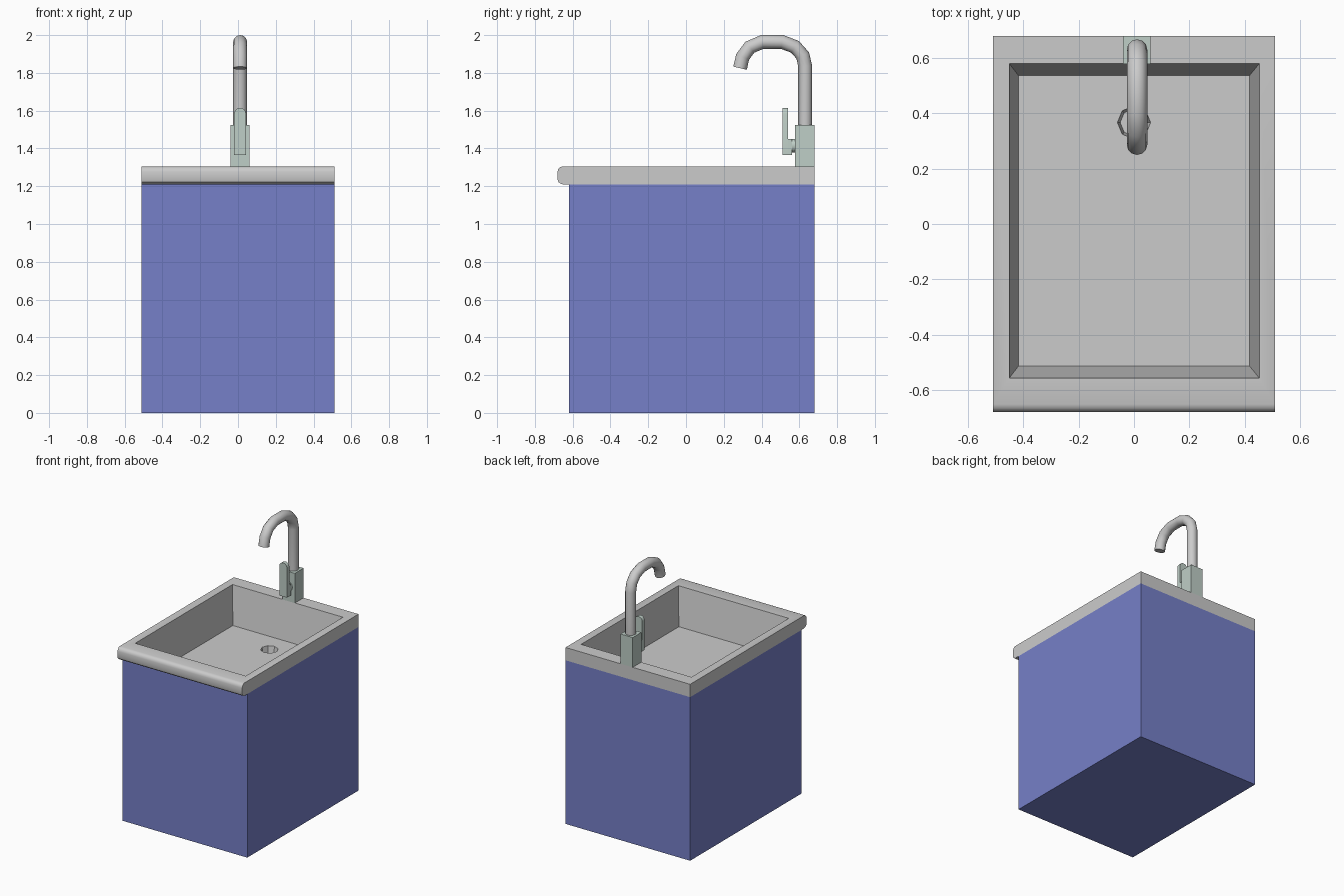
import bpy, bmesh, math

if "Cube" in bpy.data.objects:
    bpy.data.objects.remove(bpy.data.objects["Cube"])

BLUE = (0.18, 0.215, 0.58, 1)
PALE = (0.52, 0.62, 0.57, 1)
CX = 0.011  # faucet centre line


def material(name, color):
    m = bpy.data.materials.new(name)
    m.diffuse_color = color
    m.use_nodes = True
    m.node_tree.nodes["Principled BSDF"].inputs["Base Color"].default_value = m.diffuse_color
    return m


blue, pale = material("blue_paint", BLUE), material("pale_metal", PALE)


def finish(name, bm, mat=None, smooth=None):
    bmesh.ops.remove_doubles(bm, verts=bm.verts, dist=1e-5)
    bmesh.ops.recalc_face_normals(bm, faces=bm.faces)
    me = bpy.data.meshes.new(name)
    bm.to_mesh(me)
    bm.free()
    ob = bpy.data.objects.new(name, me)
    bpy.context.collection.objects.link(ob)
    if mat:
        me.materials.append(mat)
    if smooth:
        bpy.ops.object.select_all(action='DESELECT')
        ob.select_set(True)
        bpy.context.view_layer.objects.active = ob
        bpy.ops.object.shade_smooth_by_angle(angle=math.radians(smooth))
    return ob


def band(bm, a, b):
    """Quads between two closed vertex loops."""
    n = len(a)
    for i in range(n):
        bm.faces.new((a[i], a[(i + 1) % n], b[(i + 1) % n], b[i]))


def rect(bm, x0, x1, y0, y1, z):
    return [bm.verts.new((x, y, z)) for x, y in ((x0, y0), (x1, y0), (x1, y1), (x0, y1))]


def box(name, x0, x1, y0, y1, z0, z1, mat=None, top=True):
    bm = bmesh.new()
    a, b = rect(bm, x0, x1, y0, y1, z0), rect(bm, x0, x1, y0, y1, z1)
    band(bm, a, b)
    bm.faces.new(a[::-1])
    if top:
        bm.faces.new(b)
    else:
        bmesh.ops.recalc_face_normals(bm, faces=bm.faces)
    return finish(name, bm, mat)


# Cabinet, open on top under the sink
box("cabinet", -0.51, 0.51, -0.62, 0.68, 0, 1.21, blue, top=False)

# Sink top: slab with a rounded front edge
bm = bmesh.new()
profile = [(0.68, 1.305), (-0.652, 1.305), (-0.666, 1.301), (-0.676, 1.291), (-0.68, 1.277),
           (-0.68, 1.237), (-0.676, 1.223), (-0.666, 1.214), (-0.652, 1.21),
           (-0.6, 1.21), (0.68, 1.21)]
left, right = [[bm.verts.new((x, y, z)) for y, z in profile] for x in (-0.51, 0.51)]
bm.faces.new(left)
bm.faces.new(right[::-1])
n = len(profile)
for i in range(n):
    if i not in (0, 9):  # the deck is built around the basin, underside stays open
        j = (i + 1) % n
        bm.faces.new((left[i], left[j], right[j], right[i]))

# Deck ring and sloping basin walls
deck = [left[1], right[1], right[0], left[0]]
rim = rect(bm, -0.451, 0.453, -0.557, 0.58, 1.305)
floor = rect(bm, -0.418, 0.418, -0.514, 0.537, 1.027)
band(bm, deck, rim)
band(bm, rim, floor)


# Basin floor with an octagonal drain recess
def octagon(r, z):
    return [bm.verts.new((r * math.cos(math.tau * k / 8), 0.367 + r * math.sin(math.tau * k / 8), z))
            for k in range(8)]


hole, pit = octagon(0.06, 1.027), octagon(0.05, 0.967)
band(bm, hole, pit)
bm.faces.new(pit)
edges = [bm.edges.get((lp[i], lp[(i + 1) % len(lp)])) for lp in (floor, hole) for i in range(len(lp))]
bmesh.ops.triangle_fill(bm, use_beauty=True, use_dissolve=False, edges=edges)
finish("sink_basin", bm, smooth=30)

# Faucet base block
box("faucet_base", CX - 0.051, CX + 0.049, 0.578, 0.68, 1.305, 1.525, pale)

# Gooseneck spout
path = [(0.631, 1.50), (0.631, 1.835), (0.618, 1.892), (0.577, 1.938), (0.508, 1.964),
        (0.405, 1.964), (0.338, 1.936), (0.300, 1.885), (0.286, 1.825)]
cu = bpy.data.curves.new("spout", 'CURVE')
cu.dimensions = '3D'
cu.bevel_depth = 0.037
cu.bevel_resolution = 4
cu.use_fill_caps = True
sp = cu.splines.new('POLY')
sp.points.add(len(path) - 1)
for p, (y, z) in zip(sp.points, path):
    p.co = (CX, y, z, 1)
spout = bpy.data.objects.new("spout", cu)
bpy.context.collection.objects.link(spout)
bpy.ops.object.select_all(action='DESELECT')
spout.select_set(True)
bpy.context.view_layer.objects.active = spout
bpy.ops.object.convert(target='MESH')
bpy.ops.object.shade_smooth_by_angle(angle=math.radians(50))

# Lever: flat plate with a rounded top
bm = bmesh.new()
outline = [(CX - 0.031, 1.365), (CX + 0.031, 1.365)]
outline += [(CX + 0.031 * math.cos(math.pi * k / 8), 1.584 + 0.031 * math.sin(math.pi * k / 8))
            for k in range(9)]
front, back = [[bm.verts.new((x, y, z)) for x, z in outline] for y in (0.512, 0.54)]
band(bm, front, back)
bm.faces.new(front)
bm.faces.new(back[::-1])
finish("lever", bm, pale, smooth=30)

# Lever hub and the stem joining it to the base
box("lever_hub", CX - 0.031, CX + 0.031, 0.539, 0.56, 1.365, 1.45, pale)
bm = bmesh.new()
rings = [[bm.verts.new((CX + 0.03 * math.cos(math.tau * k / 12), y, 1.415 + 0.036 * math.sin(math.tau * k / 12)))
          for k in range(12)] for y in (0.555, 0.585)]
band(bm, *rings)
for r in rings:
    bm.faces.new(r)
finish("lever_stem", bm, pale, smooth=40)
